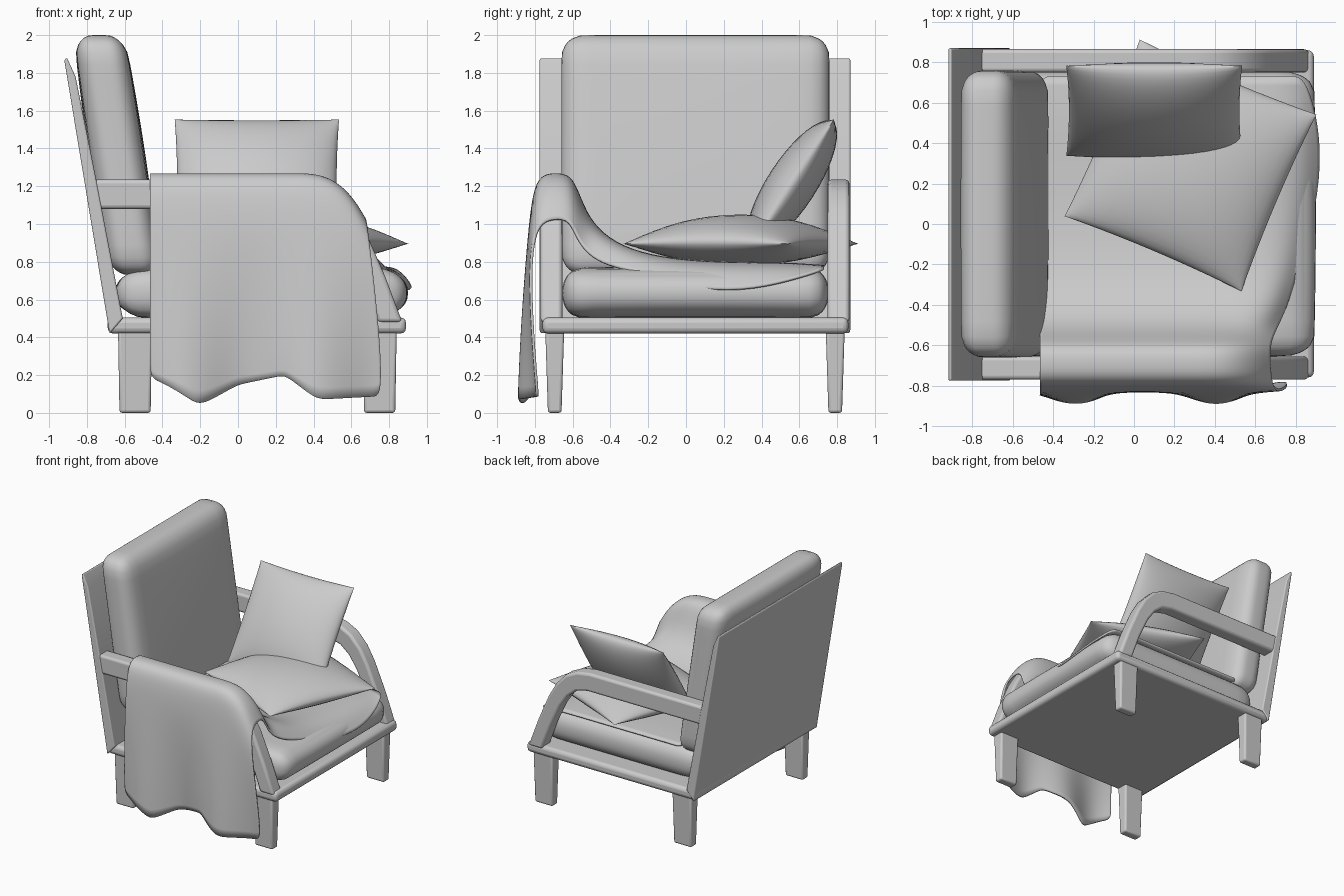
import bpy, bmesh
from math import sin, cos, pi, radians
from mathutils import Vector, Matrix

if "Cube" in bpy.data.objects:
    bpy.data.objects.remove(bpy.data.objects["Cube"])

CY = 0.05  # chair centre line in y


def finish(name, bm, bevel=0, seg=3, angle=40):
    bmesh.ops.recalc_face_normals(bm, faces=bm.faces)
    me = bpy.data.meshes.new(name)
    bm.to_mesh(me)
    bm.free()
    ob = bpy.data.objects.new(name, me)
    bpy.context.collection.objects.link(ob)
    if bevel:
        m = ob.modifiers.new("Bevel", 'BEVEL')
        m.width, m.segments, m.limit_method = bevel, seg, 'ANGLE'
        m.angle_limit = radians(40)
    bpy.ops.object.select_all(action='DESELECT')
    ob.select_set(True)
    bpy.context.view_layer.objects.active = ob
    bpy.ops.object.shade_smooth_by_angle(angle=radians(angle))
    return ob


def prism(name, pts, y0, y1, bevel):
    """Side profile (x, z) extruded along y."""
    bm = bmesh.new()
    face = bm.faces.new([bm.verts.new((x, y0, z)) for x, z in pts])
    ext = bmesh.ops.extrude_face_region(bm, geom=[face])
    for v in ext["geom"]:
        if isinstance(v, bmesh.types.BMVert):
            v.co.y = y1
    return finish(name, bm, bevel)


def cushion(name, centre, half, rad, shear=0, puff=(0, 0, 0)):
    """Rounded block with puffed faces and an optional backward lean."""
    bm = bmesh.new()
    bmesh.ops.create_cube(bm, size=2)
    bmesh.ops.subdivide_edges(bm, edges=bm.edges[:], cuts=15, use_grid_fill=True)
    for v in bm.verts:
        n = [(1 if c > 0 else -1) * (1 - (1 - abs(c)) ** 2) for c in v.co]
        q = Vector([max(-h + r, min(h - r, c * h)) for c, h, r in zip(n, half, rad)])
        d = Vector([(c * h - k) / r for c, h, k, r in zip(n, half, q, rad)])
        if d.length > 0:
            d = d.normalized() * max(abs(c) for c in d)
        p = q + Vector([a * r for a, r in zip(d, rad)])
        for i in range(3):
            j, k = (i + 1) % 3, (i + 2) % 3
            p[i] += puff[i] * n[i] * (1 - n[j] ** 2) * (1 - n[k] ** 2)
        p.x += shear * p.z
        v.co = p + Vector(centre)
    return finish(name, bm, angle=60)


def pillow(name, a, b, h, sag, matrix):
    """Two domed sheets joined along a pinched square seam."""
    bm = bmesh.new()
    n = 20
    for s in (1, -1):
        g = []
        for i in range(n + 1):
            row = []
            for j in range(n + 1):
                p, q = (i / n - .5) * pi, (j / n - .5) * pi
                u, w = sin(p), sin(q)
                z = s * h * max(0, cos(p) * cos(q)) ** 1.1 - sag * (u * u + w * w) / 2
                x = a * u * (1 - .03 * (1 - w * w) * u * u)
                y = b * w * (1 - .03 * (1 - u * u) * w * w)
                row.append(bm.verts.new((x, y, z)))
            g.append(row)
        for i in range(n):
            for j in range(n):
                bm.faces.new((g[i][j], g[i + 1][j], g[i + 1][j + 1], g[i][j + 1]))
    bmesh.ops.remove_doubles(bm, verts=bm.verts, dist=0.0005)
    bm.transform(matrix)
    return finish(name, bm, angle=80)


# base frame and tilted back panel
prism("base_frame", [(-.69, .42), (.89, .42), (.89, .505), (-.69, .505)], -.76, .86, .03)
prism("back_panel", [(-.68, .42), (-.61, .50), (-.75, 1.23), (-.86, 1.78), (-.905, 1.88),
                     (-.92, 1.87)], -.775, .87, .012)

# four tapered legs
for side, y in (("left", -.695), ("right", .79)):
    for end, x in (("back", -.545), ("front", .75)):
        bm = bmesh.new()
        bmesh.ops.create_cube(bm, size=1)
        for v in bm.verts:
            top = v.co.z > 0
            v.co = (x + v.co.x * (.18 if top else .165),
                    y + v.co.y * (.10 if top else .072), .44 if top else 0)
        finish(f"{end}_{side}_leg", bm, .015)

# bent armrests running down into the front of the base
arm = [(-.78, 1.235), (.30, 1.235), (.42, 1.215), (.52, 1.165), (.61, 1.07), (.68, .95),
       (.78, .72), (.87, .48), (.74, .48), (.66, .70), (.57, .89), (.50, .99),
       (.42, 1.055), (.32, 1.08), (-.74, 1.08)]
prism("left_armrest", arm, -.77, -.655, .02)
prism("right_armrest", arm, .75, .865, .02)

# seat and back cushions
cushion("seat_cushion", (.125, CY, .635), (.765, .705, .13), (.16, .10, .12),
        puff=(.01, 0, .012))
cushion("back_cushion", (-.64, CY, 1.365), (.135, .71, .635), (.10, .12, .12),
        shear=-.15, puff=(.015, 0, 0))

# loose pillows
pillow("lying_pillow", .475, .475, .135, .02,
       Matrix.Translation((.28, .29, .915)) @ Matrix.Rotation(radians(-23), 4, 'Z'))
pillow("leaning_pillow", .435, .41, .13, 0,
       Matrix.Translation((.10, .56, 1.21)) @ Matrix.Rotation(radians(57), 4, 'X'))

# blanket stations across the chair: y, z at the back, z at front edge, x of front edge
stations = [(-.835, 0, 0, .76), (-.84, .32, .32, .755), (-.84, .62, .55, .735),
            (-.83, .95, .78, .71), (-.805, 1.17, .93, .69), (-.765, 1.255, 1.01, .675),
            (-.69, 1.265, 1.03, .67), (-.615, 1.255, 1.02, .67), (-.575, 1.17, .92, .68),
            (-.52, 1.03, .84, .70), (-.42, .92, .78, .75), (-.25, .84, .745, .80),
            (0, .80, .66, .88), (.3, .79, .645, .925), (.55, .79, .70, .90),
            (.73, .775, .76, .84)]
hem = [(-.47, .19), (-.38, .15), (-.2, .04), (0, .15), (.25, .20), (.42, .07), (.77, .09)]


def hem_z(x):
    for (x0, z0), (x1, z1) in zip(hem, hem[1:]):
        if x <= x1:
            return z0 + (z1 - z0) * (x - x0) / (x1 - x0)
    return hem[-1][1]


bm = bmesh.new()
NX = 24
rows = []
for k, (y, zb, zf, xf) in enumerate(stations):
    row = []
    for i in range(NX + 1):
        x = -.465 + (xf + .465) * i / NX
        t = max(0, (x - .3) / (xf - .3)) ** (3 if y < -.45 else 7)
        z = hem_z(x) if k == 0 else zb + (zf - zb) * t
        yy = y
        if k < 4:  # hanging folds grow towards the hem
            yy -= .055 * max(0, 1 - z / .9) * cos(9 * (x - .4))
        row.append(bm.verts.new((x, yy, z)))
    rows.append(row)
for r0, r1 in zip(rows, rows[1:]):
    for i in range(NX):
        bm.faces.new((r0[i], r0[i + 1], r1[i + 1], r1[i]))
blanket = finish("blanket", bm, angle=80)
m = blanket.modifiers.new("Smooth", 'SUBSURF')
m.levels = m.render_levels = 2
m = blanket.modifiers.new("Thickness", 'SOLIDIFY')
m.thickness, m.offset = .014, 0
